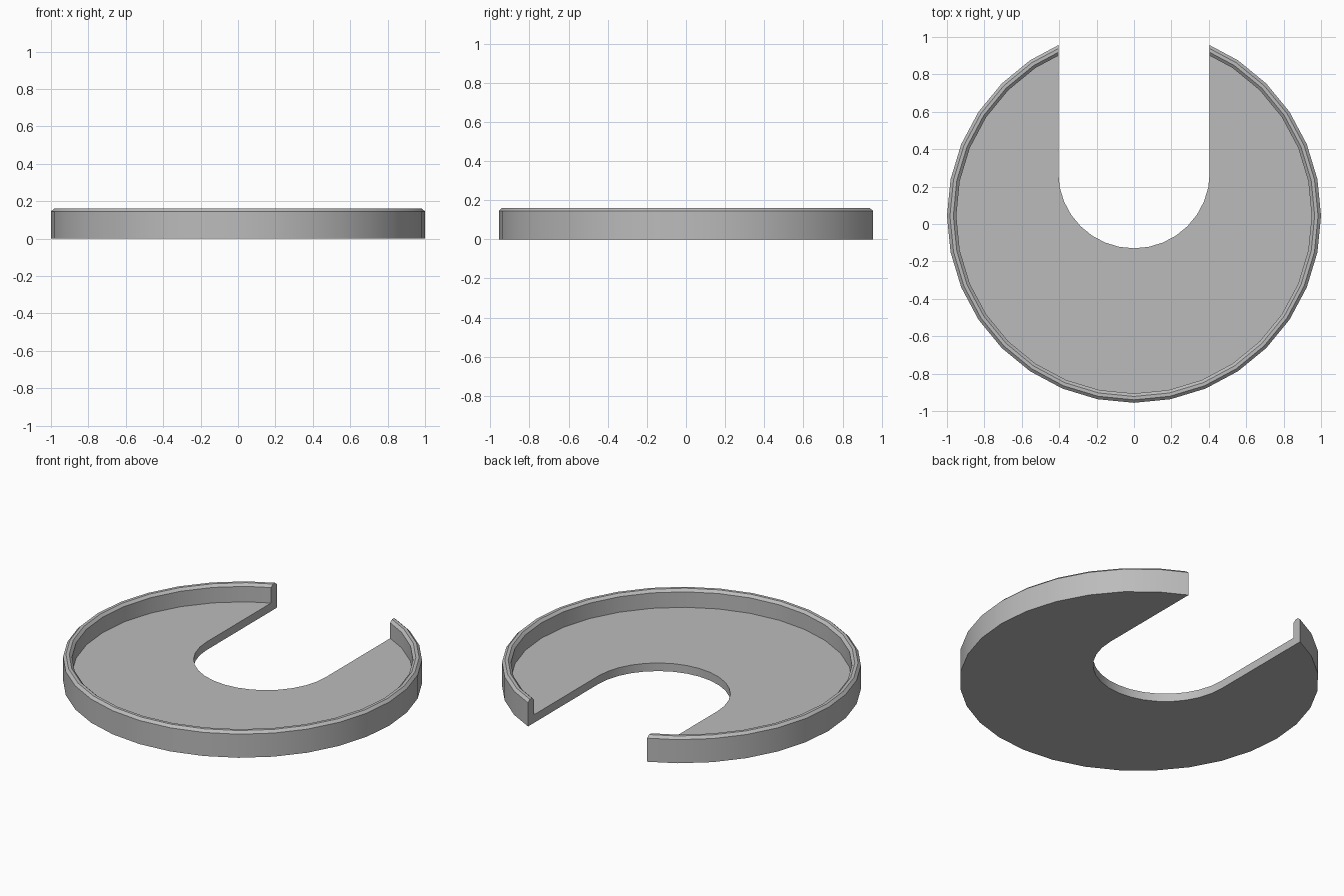
import bpy, bmesh, math

SEGMENTS = 32
CENTRE_Y = 0.044      # centre of the round tray
SLOT_R = 0.405        # half width of the slot
SLOT_Y = 0.275        # centre of the slot's round end

old = bpy.data.objects.get("Cube")
if old:
    bpy.data.objects.remove(old, do_unlink=True)

grey = bpy.data.materials.new("plain grey")
grey.use_nodes = True
colour = (0.5, 0.5, 0.5, 1)
grey.diffuse_color = colour
grey.node_tree.nodes["Principled BSDF"].inputs["Base Color"].default_value = colour


def make_object(name, bm):
    bmesh.ops.recalc_face_normals(bm, faces=bm.faces)
    mesh = bpy.data.meshes.new(name)
    bm.to_mesh(mesh)
    bm.free()
    mesh.materials.append(grey)
    obj = bpy.data.objects.new(name, mesh)
    bpy.context.collection.objects.link(obj)
    return obj


# Round tray: floor and bevelled rim turned from one profile
profile = [(1, 0), (1, 0.145), (0.984, 0.16), (0.966, 0.16), (0.95, 0.145), (0.95, 0.05)]
bm = bmesh.new()
rings = []
for r, z in profile:
    angles = [math.tau * i / SEGMENTS for i in range(SEGMENTS)]
    rings.append([bm.verts.new((r * math.cos(a), CENTRE_Y + r * math.sin(a), z)) for a in angles])
for low, high in zip(rings, rings[1:]):
    for i in range(SEGMENTS):
        j = (i + 1) % SEGMENTS
        bm.faces.new((low[i], low[j], high[j], high[i]))
bm.faces.new(rings[0])
bm.faces.new(rings[-1])
tray = make_object("tray", bm)

# Cutter: slot with a round end, open at the back
bm = bmesh.new()
half = SEGMENTS // 2
outline = [(SLOT_R * math.cos(math.pi * (1 + i / half)),
            SLOT_Y + SLOT_R * math.sin(math.pi * (1 + i / half))) for i in range(half + 1)]
outline += [(SLOT_R, 1.5), (-SLOT_R, 1.5)]
base = bm.faces.new([bm.verts.new((x, y, -0.5)) for x, y in outline])
wall = bmesh.ops.extrude_face_region(bm, geom=[base])
bmesh.ops.translate(bm, vec=(0, 0, 1),
                    verts=[v for v in wall["geom"] if isinstance(v, bmesh.types.BMVert)])
cutter = make_object("slot_cutter", bm)
cutter.hide_render = True

# Cut the slot, then drop the cutter
cut = tray.modifiers.new("slot", "BOOLEAN")
cut.operation = "DIFFERENCE"
cut.solver = "EXACT"
cut.object = cutter
bpy.ops.object.select_all(action="DESELECT")
bpy.context.view_layer.objects.active = tray
tray.select_set(True)
bpy.ops.object.modifier_apply(modifier=cut.name)
bpy.data.objects.remove(cutter, do_unlink=True)

# Smooth round walls, sharp rims
bpy.ops.object.shade_smooth_by_angle(angle=math.radians(30))
